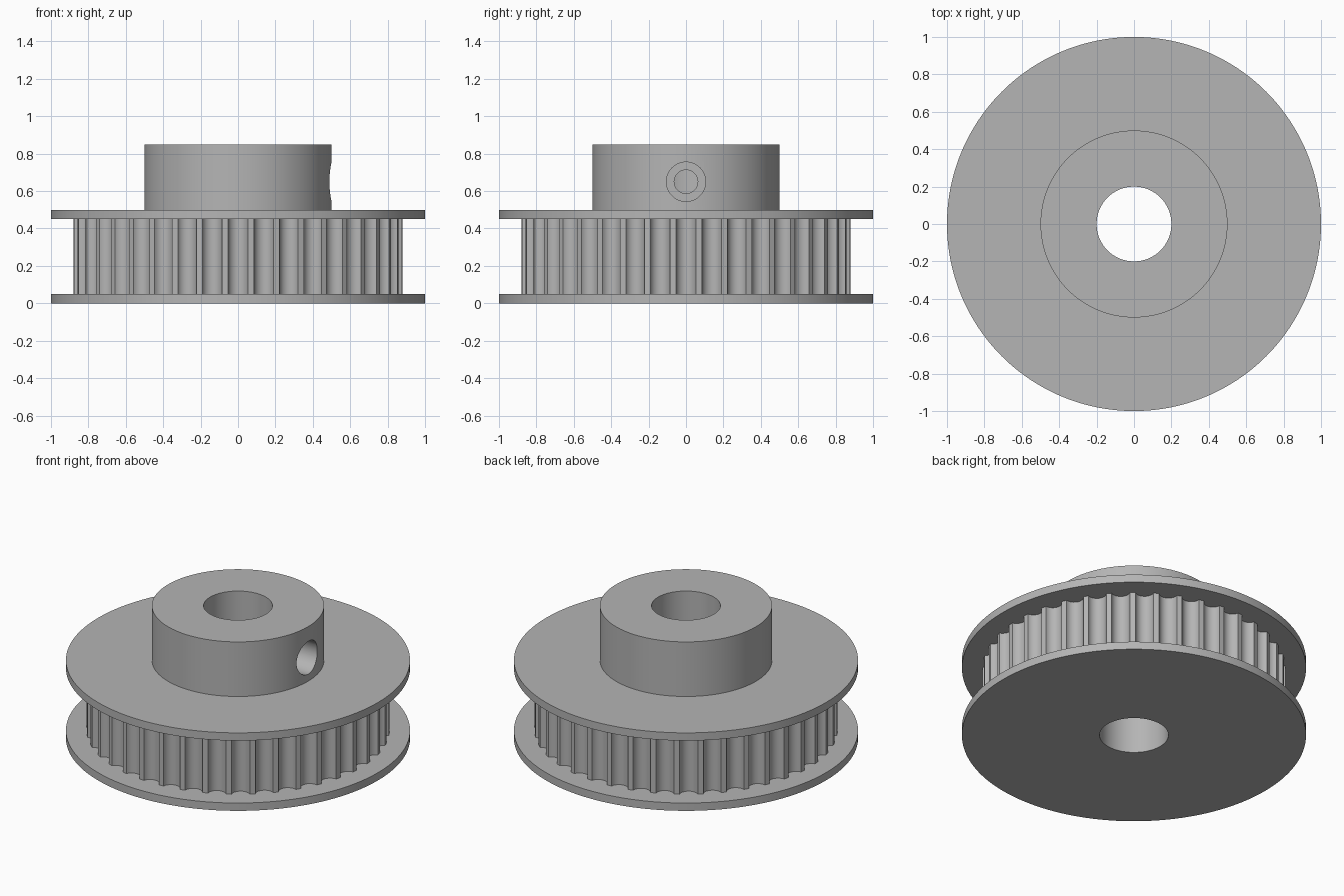
import bpy, bmesh, math
from mathutils import Matrix

if "Cube" in bpy.data.objects:
    bpy.data.objects.remove(bpy.data.objects["Cube"])

TEETH, R_TOOTH = 40, 0.88
HALF_CHORD, DEPTH = 0.053, 0.042   # groove opening half width and depth

metal = bpy.data.materials.new("grey_metal")
metal.diffuse_color = (0.46, 0.46, 0.46, 1)
metal.use_nodes = True
metal.node_tree.nodes["Principled BSDF"].inputs["Base Color"].default_value = metal.diffuse_color


def prism(name, pts, z0, z1, matrix=None):
    """Extrude a closed outline from z0 to z1."""
    bm = bmesh.new()
    lo = [bm.verts.new((x, y, z0)) for x, y in pts]
    hi = [bm.verts.new((x, y, z1)) for x, y in pts]
    n = len(pts)
    bm.faces.new(lo[::-1])
    bm.faces.new(hi)
    for i in range(n):
        j = (i + 1) % n
        bm.faces.new((lo[i], lo[j], hi[j], hi[i]))
    if matrix:
        bm.transform(matrix)
    me = bpy.data.meshes.new(name)
    bm.to_mesh(me)
    bm.free()
    me.materials.append(metal)
    ob = bpy.data.objects.new(name, me)
    bpy.context.collection.objects.link(ob)
    return ob


def circle(r, n):
    return [(r * math.cos(math.tau * i / n), r * math.sin(math.tau * i / n)) for i in range(n)]


def combine(target, tool, op):
    mod = target.modifiers.new(op.lower(), 'BOOLEAN')
    mod.operation, mod.solver, mod.object = op, 'EXACT', tool
    bpy.ops.object.select_all(action='DESELECT')
    bpy.context.view_layer.objects.active = target
    target.select_set(True)
    bpy.ops.object.modifier_apply(modifier=mod.name)
    bpy.data.objects.remove(tool)


# Toothed outline: circular-arc grooves between narrow lands
arc_r = (HALF_CHORD ** 2 + DEPTH ** 2) / (2 * DEPTH)
half = math.asin(HALF_CHORD / arc_r)
edge_x = math.sqrt(R_TOOTH ** 2 - HALF_CHORD ** 2)
centre = edge_x - DEPTH + arc_r
outline = []
for t in range(TEETH):
    a = math.tau * t / TEETH
    for k in range(13):
        b = half * (k / 6 - 1)
        x, y = centre - arc_r * math.cos(b), arc_r * math.sin(b)
        outline.append((x * math.cos(a) - y * math.sin(a), x * math.sin(a) + y * math.cos(a)))

pulley = prism("timing_pulley", outline, 0.02, 0.48)

# Flanges and hub
combine(pulley, prism("lower_flange", circle(1, 192), 0, 0.05), 'UNION')
combine(pulley, prism("upper_flange", circle(1, 192), 0.45, 0.5), 'UNION')
combine(pulley, prism("hub", circle(0.5, 128), 0.47, 0.85), 'UNION')

# Shaft bore, then stepped set screw hole on the +x side of the hub
combine(pulley, prism("bore_cutter", circle(0.2, 96), -0.1, 1), 'DIFFERENCE')
along_x = Matrix.Translation((0, 0, 0.65)) @ Matrix.Rotation(math.pi / 2, 4, 'Y')
combine(pulley, prism("screw_cutter", circle(0.105, 64), 0.3, 0.6, along_x), 'DIFFERENCE')
combine(pulley, prism("tap_cutter", circle(0.063, 48), 0.05, 0.4, along_x), 'DIFFERENCE')

bpy.ops.object.select_all(action='DESELECT')
bpy.context.view_layer.objects.active = pulley
pulley.select_set(True)
bpy.ops.object.shade_smooth_by_angle(angle=math.radians(30))
